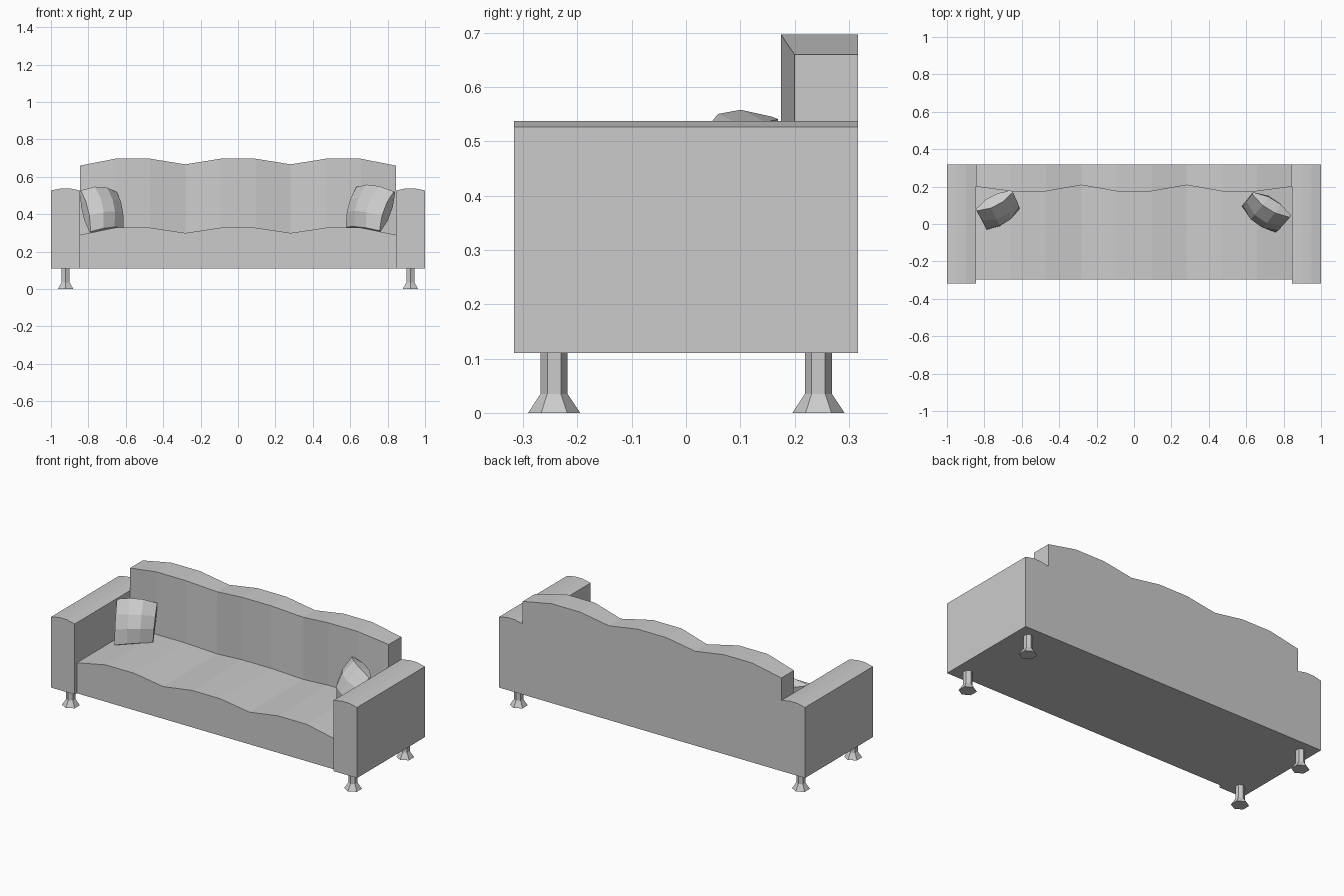
import bpy, bmesh
from mathutils import Vector

if "Cube" in bpy.data.objects:
    bpy.data.objects.remove(bpy.data.objects["Cube"])


def finish(name, bm):
    bmesh.ops.recalc_face_normals(bm, faces=bm.faces)
    me = bpy.data.meshes.new(name)
    bm.to_mesh(me)
    bm.free()
    ob = bpy.data.objects.new(name, me)
    bpy.context.collection.objects.link(ob)
    return ob


def loft(name, rings):
    """Skin equal-length rings of points and cap both ends."""
    bm = bmesh.new()
    rows = [[bm.verts.new(p) for p in ring] for ring in rings]
    n = len(rows[0])
    for a, b in zip(rows, rows[1:]):
        for i in range(n):
            j = (i + 1) % n
            bm.faces.new((a[i], a[j], b[j], b[i]))
    bm.faces.new(rows[0])
    bm.faces.new(rows[-1])
    return finish(name, bm)


# Seat and back: L-shaped section swept across three padded bulges
END, DIP, PEAK = (0.29, 0.2, 0.66), (0.30, 0.208, 0.667), (0.328, 0.175, 0.697)
BASE, REAR, HALF = 0.11, 0.317, 0.845
rings = []
for i in range(10):
    x = -HALF + 2 * HALF * i / 9
    seat, face, top = END if i in (0, 9) else DIP if i % 3 == 0 else PEAK
    section = [(-0.297, BASE), (-0.297, seat), (face, seat),
               (face, top), (REAR, top), (REAR, BASE)]
    rings.append([(x, y, z) for y, z in section])
loft("seat_and_back", rings)

# Arms with slightly crowned tops
arm = [(HALF, BASE), (HALF, 0.527), (0.897, 0.538), (0.948, 0.538), (1, 0.527), (1, BASE)]
for s, side in ((-1, "left"), (1, "right")):
    loft(side + "_arm", [[(s * x, y, z) for x, z in arm] for y in (-REAR, REAR)])


# Six-sided legs with flared feet
def leg(name, cx, cy):
    from math import sin, cos, pi
    loft(name, [[(cx + r * sin(k * pi / 3), cy + r * cos(k * pi / 3), z) for k in range(6)]
                for r, z in ((0.048, 0), (0.025, 0.035), (0.025, BASE))])


for s, side in ((-1, "left"), (1, "right")):
    leg("front_" + side + "_leg", s * 0.922, -0.243)
    leg("rear_" + side + "_leg", s * 0.922, 0.244)


# Faceted cushions stretched between four corners and puffed out
def cushion(name, bl, br, tl, tr):
    bl, br, tl, tr = map(Vector, (bl, br, tl, tr))
    normal = (br - bl).cross(tl - bl).normalized()
    bm = bmesh.new()
    bmesh.ops.create_cube(bm, size=2)
    edges = [e for e in bm.edges if abs(e.verts[0].co.z - e.verts[1].co.z) < 0.1]
    bmesh.ops.subdivide_edges(bm, edges=edges, cuts=2, use_grid_fill=True)
    for v in bm.verts:
        a, b, side = v.co
        rim = (abs(a) > 0.9) + (abs(b) > 0.9)
        puff = (0.068, 0.03, 0.006)[rim]
        u, w = (a + 1) / 2, (b + 1) / 2
        base = bl.lerp(br, u).lerp(tl.lerp(tr, u), w)
        if b > 0.9 and rim == 1:
            base.z += 0.012
        v.co = base + normal * puff * (1 if side > 0 else -1)
    finish(name, bm)


cushion("left_cushion", (-0.79, -0.025, 0.305), (-0.615, 0.085, 0.325),
        (-0.843, 0.075, 0.525), (-0.65, 0.175, 0.515))
cushion("right_cushion", (0.58, 0.10, 0.33), (0.76, -0.04, 0.31),
        (0.635, 0.165, 0.543), (0.837, 0.04, 0.52))
